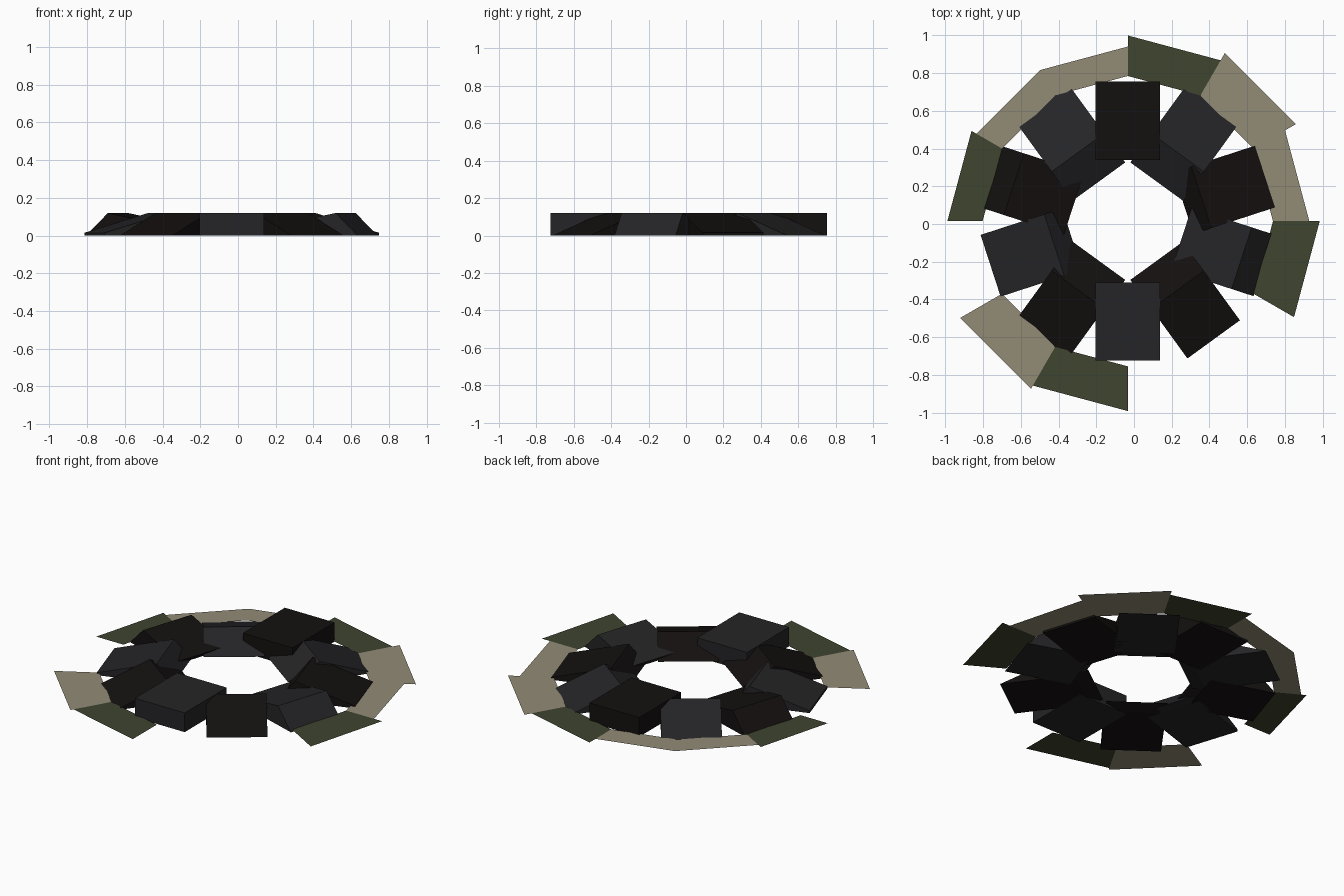
import bpy, math
from mathutils import Matrix

if "Cube" in bpy.data.objects:
    bpy.data.objects.remove(bpy.data.objects["Cube"])

CENTRE = Matrix.Translation((-0.033, 0.015, 0))


def material(name, rgb):
    m = bpy.data.materials.new(name)
    m.diffuse_color = (*rgb, 1)
    m.use_nodes = True
    m.node_tree.nodes["Principled BSDF"].inputs["Base Color"].default_value = m.diffuse_color
    return m


def add_mesh(name, verts, faces, mat):
    me = bpy.data.meshes.new(name)
    me.from_pydata(verts, [], faces)
    me.materials.append(mat)
    me.update()
    ob = bpy.data.objects.new(name, me)
    bpy.context.collection.objects.link(ob)
    return ob


def stone(name, angle, profile, mat, half=0.172):
    """Extrude a radial (r, z) profile sideways and turn it round the ring."""
    n = len(profile)
    verts = [(r, s * half, z) for s in (-1, 1) for r, z in profile]
    faces = [[i, i + n, (i + 1) % n + n, (i + 1) % n] for i in range(n)]
    faces += [list(range(n)), list(range(2 * n - 1, n - 1, -1))]
    # profile runs counter-clockwise, so flip side faces outward
    faces[:n] = [f[::-1] for f in faces[:n]]
    faces[:n] = [f[::-1] for f in faces[:n]]
    ob = add_mesh(name, verts, faces, mat)
    ob.matrix_world = CENTRE @ Matrix.Rotation(math.radians(angle), 4, 'Z')
    import bmesh
    bm = bmesh.new()
    bm.from_mesh(ob.data)
    bmesh.ops.recalc_face_normals(bm, faces=bm.faces)
    bm.to_mesh(ob.data)
    bm.free()


def plate(name, angle, outer, mat, inner=0.77, z=0.012):
    """Flat ground patch covering 30 degrees of the ring."""
    verts = []
    for r, d in ((inner, -15), (outer, -15), (outer, 15), (inner, 15)):
        a = math.radians(angle + d)
        verts.append((r * math.cos(a), r * math.sin(a), z))
    add_mesh(name, verts, [(0, 1, 2, 3)], mat).matrix_world = CENTRE


dark = material("dark_stone", (0.007, 0.005, 0.005))
grey = material("grey_stone", (0.018, 0.018, 0.020))
green = material("moss", (0.050, 0.058, 0.029))
tan = material("sand", (0.29, 0.26, 0.18))

# Stone cross-sections: upright block and tilted blocks resting on the ground
upright = [(0.325, 0), (0.74, 0), (0.74, 0.12), (0.325, 0.12)]
tilted = [(0.34, 0), (0.775, 0), (0.45, 0.12), (0.26, 0.02)]
steep_out = [(0.36, 0), (0.757, 0), (0.635, 0.12), (0.30, 0.05)]
steep_in = [(0.36, 0), (0.765, 0), (0.765, 0.015), (0.41, 0.12), (0.31, 0.01)]

# Ring of ten stones
order = [upright, tilted, steep_out, steep_in, tilted]
for i in range(10):
    stone(f"ring_stone_{i + 1}", 90 + 36 * i, order[i % 5], grey if i % 2 else dark)

# Ground patches around the stones
for i, (ang, r, m) in enumerate([
        (75, 0.985, green), (45, 1.03, tan), (15, 0.963, tan), (-15, 1.018, green),
        (255, 1.007, green), (225, 1.027, tan), (165, 0.957, green),
        (135, 0.926, tan), (105, 0.926, tan)]):
    plate(f"ground_patch_{i + 1}", ang, r, m)
